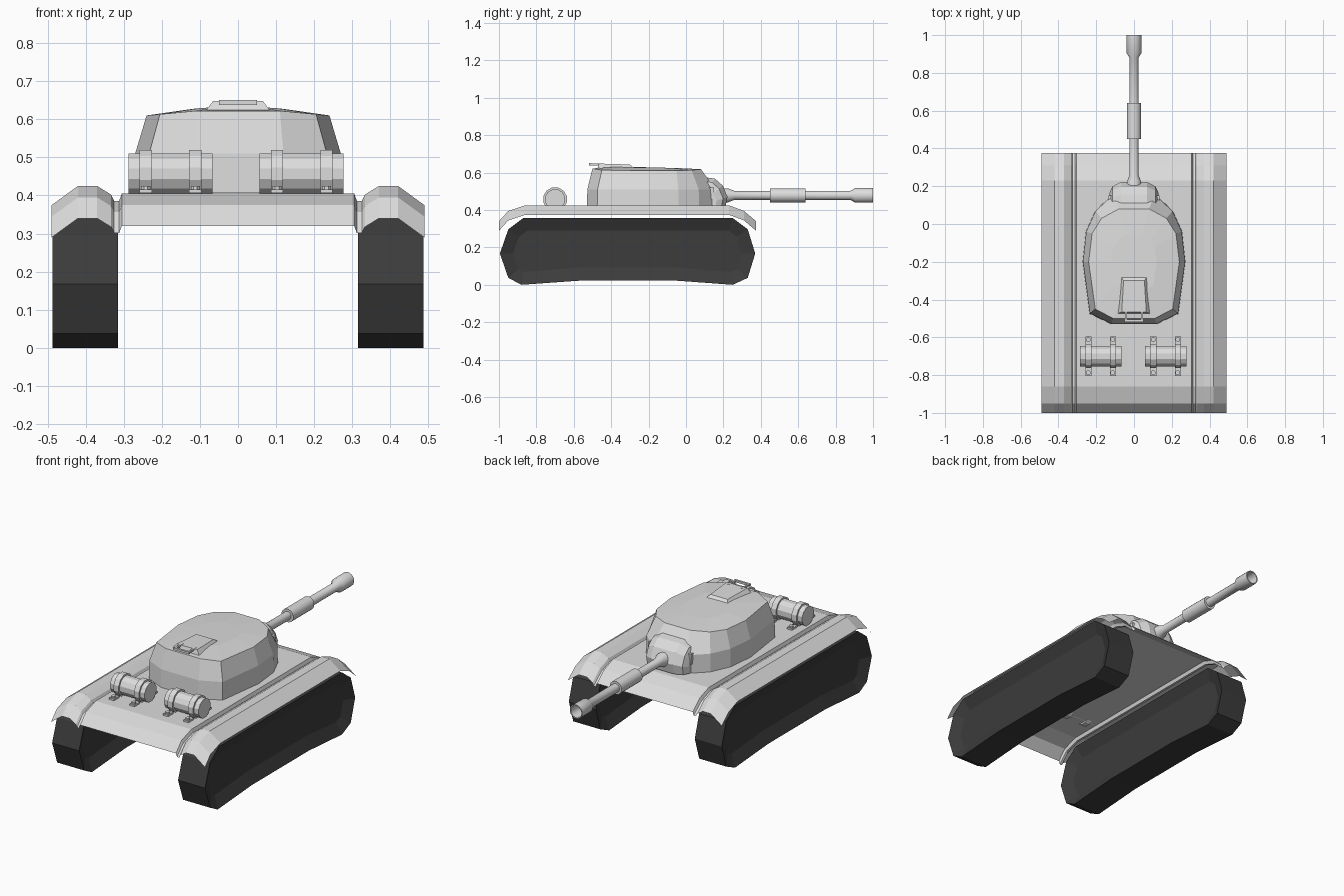
import bpy, bmesh, math

cube = bpy.data.objects.get("Cube")
if cube:
    bpy.data.objects.remove(cube)


def material(name, value):
    m = bpy.data.materials.new(name)
    m.use_nodes = True
    colour = (value, value, value, 1)
    m.diffuse_color = colour
    m.node_tree.nodes["Principled BSDF"].inputs["Base Color"].default_value = colour
    return m


ARMOUR = material("light grey armour", 0.72)
RUBBER = material("dark track", 0.045)


def finish(name, bm, mat):
    me = bpy.data.meshes.new(name)
    bm.to_mesh(me)
    bm.free()
    me.materials.append(mat)
    ob = bpy.data.objects.new(name, me)
    bpy.context.collection.objects.link(ob)
    return ob


def loft(name, rings, mat=ARMOUR, closed=True, caps=(True, True)):
    """Skin a list of equally long point rings."""
    bm = bmesh.new()
    rows = [[bm.verts.new(p) for p in ring] for ring in rings]
    n = len(rows[0])
    for a, b in zip(rows, rows[1:]):
        for i in range(n if closed else n - 1):
            j = (i + 1) % n
            bm.faces.new((a[i], a[j], b[j], b[i]))
    if closed:
        for row, wanted in ((rows[0], caps[0]), (rows[-1], caps[1])):
            if wanted:
                bm.faces.new(row)
    bmesh.ops.recalc_face_normals(bm, faces=bm.faces)
    return finish(name, bm, mat)


def box(name, size, loc):
    sx, sy, sz = (s / 2 for s in size)
    x, y, z = loc
    rect = [(-sx, -sy), (sx, -sy), (sx, sy), (-sx, sy)]
    return loft(name, [[(x + a, y + b, z + h) for a, b in rect] for h in (-sz, sz)])


def turned(name, profile, axis, centre, sides=16, smooth=35):
    """Round part from (position, radius) pairs along the x, y or z axis."""
    rings = []
    for t, r in profile:
        ring = []
        for k in range(sides):
            a = math.tau * (k + 0.5) / sides
            u, v = r * math.cos(a), r * math.sin(a)
            off = {"x": (t, u, v), "y": (u, t, v), "z": (u, v, t)}[axis]
            ring.append(tuple(c + o for c, o in zip(centre, off)))
        rings.append(ring)
    ob = loft(name, rings)
    for p in ob.data.polygons:
        p.use_smooth = True
    ob.data.set_sharp_from_angle(angle=math.radians(smooth))
    return ob


# Hull deck, gutters and arched fenders as one pressed sheet
half = [(0.305, 0.405), (0.312, 0.386), (0.325, 0.386), (0.333, 0.402),
        (0.37, 0.425), (0.42, 0.425), (0.49, 0.374)]
section = [(-x, z) for x, z in reversed(half)] + half
droop = [(-1, 0.085), (-0.95, 0.03), (-0.86, 0), (0.23, 0), (0.31, 0.03), (0.375, 0.085)]
loft("hull_deck", [[(x, y, z - d) for x, z in section] for y, d in droop], closed=False)

# Tracks with dished sides
belt = [(-0.995, 0.17), (-0.95, 0.04), (-0.88, 0.003), (-0.57, 0.025), (-0.05, 0.025),
        (0.25, 0.003), (0.33, 0.04), (0.37, 0.17), (0.33, 0.30), (0.25, 0.36),
        (-0.87, 0.36), (-0.95, 0.30)]
low = min(z for _, z in belt)
for side, name in ((1, "left"), (-1, "right")):
    track = loft(name + "_track",
                 [[(side * x, y, z - low) for y, z in belt] for x in (0.315, 0.487)], RUBBER)
    bm = bmesh.new()
    bm.from_mesh(track.data)
    ends = [f for f in bm.faces if abs(f.normal.x) > 0.9]
    bmesh.ops.inset_individual(bm, faces=ends, thickness=0.07, depth=-0.03)
    bm.to_mesh(track.data)
    bm.free()

# Turret: mirrored plan outlines stacked upwards
base = [(0.12, -0.53), (0.235, -0.475), (0.272, -0.2), (0.255, -0.04), (0.205, 0.07), (0.11, 0.16)]
brow = [(0.11, -0.50), (0.205, -0.45), (0.24, -0.2), (0.222, -0.05), (0.172, 0.03), (0.08, 0.08)]


def plan(pts, heights, scale=1.0):
    right = [(x * scale, (y + 0.2) * scale - 0.2, z) for (x, y), z in zip(pts, heights)]
    return right + [(-x, y, z) for x, y, z in reversed(right)]


loft("turret", [plan(base, [0.407] * 6),
                plan(base, [0.51] * 6, 0.992),
                plan(brow, [0.622, 0.613, 0.61, 0.61, 0.613, 0.618]),
                plan(brow, [0.632, 0.629, 0.627, 0.626, 0.625, 0.625], 0.5)])

# Gun mantlet: rounded side profile lofted across the width
nose = [(0.04, 0.407), (0.21, 0.412), (0.222, 0.47), (0.197, 0.53), (0.155, 0.567), (0.04, 0.585)]
loft("mantlet", [[(x, 0.04 + (y - 0.04) * s, 0.407 + (z - 0.407) * s) for y, z in nose]
                 for x, s in ((-0.13, 0.68), (-0.115, 0.87), (-0.07, 1), (0.07, 1),
                              (0.115, 0.87), (0.13, 0.68))])
for s in (1, -1):
    box("mantlet_pivot", (0.02, 0.04, 0.06), (s * 0.126, 0.13, 0.49))

# Gun barrel with collar, sleeve and open muzzle
turned("gun_barrel", [(0.17, 0.038), (0.225, 0.038), (0.26, 0.024), (0.45, 0.024),
                      (0.45, 0.038), (0.64, 0.038), (0.64, 0.025), (0.88, 0.025),
                      (0.905, 0.04), (1.0, 0.04), (1.0, 0.034), (0.91, 0.03)],
       "y", (0, 0, 0.478))


# Roof hatch and its grab handle
def hatch_ring(front, back, y0, y1, z0, z1):
    return [(-back, y0, z0), (back, y0, z0), (front, y1, z1), (-front, y1, z1)]


loft("hatch", [hatch_ring(0.068, 0.088, -0.475, -0.28, 0.618, 0.627),
               hatch_ring(0.055, 0.065, -0.465, -0.30, 0.648, 0.643)])
for s in (1, -1):
    box("hatch_handle_arm", (0.01, 0.07, 0.01), (s * 0.042, -0.48, 0.644))
box("hatch_handle_bar", (0.10, 0.012, 0.012), (0, -0.512, 0.644))

# Fuel drums, straps and bolted strap feet on the rear deck
for s, name in ((1, "left"), (-1, "right")):
    cx = s * 0.172 - 0.005
    turned(name + "_fuel_drum", [(-0.11, 0.055), (0.11, 0.055)],
           "x", (cx, -0.70, 0.457), sides=12, smooth=25)
    for offset in (-0.065, 0.065):
        sx = cx + offset
        turned(name + "_drum_strap", [(-0.016, 0.065), (0.016, 0.065)],
               "x", (sx, -0.70, 0.457), sides=12, smooth=25)
        for dy in (-1, 1):
            y = -0.70 + dy * 0.08
            box(name + "_strap_foot", (0.032, 0.05, 0.01), (sx, y, 0.411))
            turned(name + "_strap_bolt", [(0, 0.013), (0.01, 0.013)], "z",
                   (sx, y + dy * 0.008, 0.415), sides=8)
